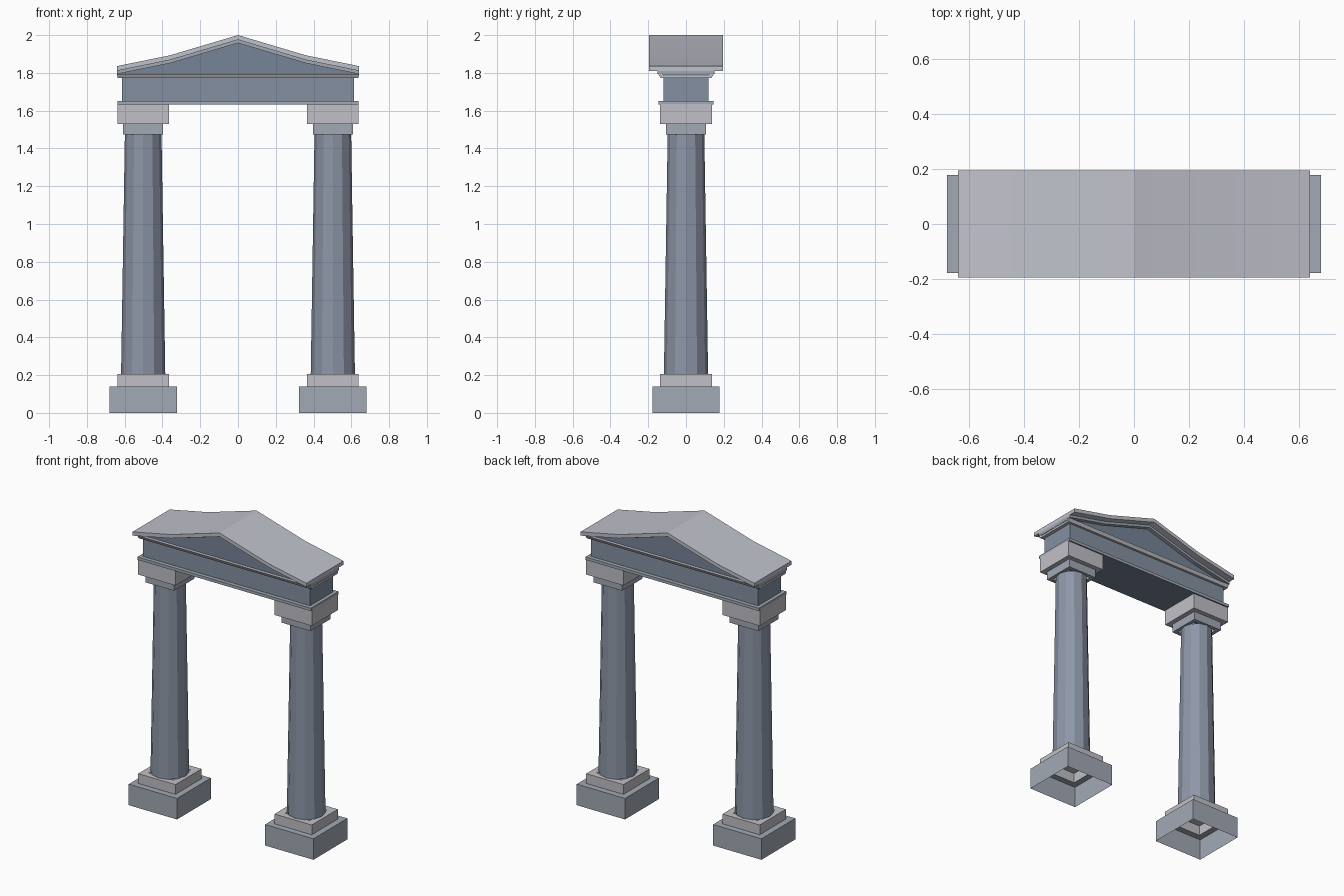
import bpy, bmesh, math

if "Cube" in bpy.data.objects:
    bpy.data.objects.remove(bpy.data.objects["Cube"])


def stone(name, rgb):
    m = bpy.data.materials.new(name)
    m.diffuse_color = (*rgb, 1)
    m.use_nodes = True
    m.node_tree.nodes["Principled BSDF"].inputs["Base Color"].default_value = m.diffuse_color
    return m


# Blue-grey stone tones
PALE = stone("pale_stone", (0.53, 0.53, 0.57))
ROOF = stone("roof_stone", (0.53, 0.54, 0.60))
MID = stone("mid_stone", (0.36, 0.40, 0.46))
SHAFT = stone("shaft_stone", (0.27, 0.31, 0.39))
FRIEZE = stone("frieze_stone", (0.23, 0.28, 0.36))
DEEP = stone("deep_stone", (0.18, 0.23, 0.31))


def finish(name, bm, *mats):
    bmesh.ops.recalc_face_normals(bm, faces=bm.faces)
    me = bpy.data.meshes.new(name)
    bm.to_mesh(me)
    bm.free()
    for m in mats:
        me.materials.append(m)
    ob = bpy.data.objects.new(name, me)
    bpy.context.collection.objects.link(ob)
    return ob


def lathe(name, cx, profile, sides, mat, turn=0.0):
    """Stack of regular rings (radius, z), open at both ends."""
    bm = bmesh.new()
    rings = []
    for r, z in profile:
        rings.append([bm.verts.new((cx + r * math.cos(turn + 2 * math.pi * i / sides),
                                    r * math.sin(turn + 2 * math.pi * i / sides), z))
                      for i in range(sides)])
    for a, b in zip(rings, rings[1:]):
        for i in range(sides):
            j = (i + 1) % sides
            bm.faces.new((a[i], a[j], b[j], b[i]))
    return finish(name, bm, mat)


def square_stack(name, cx, profile, mat):
    return lathe(name, cx, [(h * math.sqrt(2), z) for h, z in profile], 4, mat, math.pi / 4)


def box(name, hx, hy, z0, z1, mat, under=None, hy_low=None):
    """Box with optional narrower bottom and a second tone underneath."""
    bm = bmesh.new()
    bmesh.ops.create_cube(bm, size=1)
    for v in bm.verts:
        low = v.co.z < 0
        h = hy_low if low and hy_low else hy
        v.co = (v.co.x * 2 * hx, v.co.y * 2 * h, z0 if low else z1)
    bm.normal_update()
    for f in bm.faces:
        f.material_index = int(under is not None and f.normal.z < -0.9)
    return finish(name, bm, mat, under or mat)


def gable(name, upper, lower, hy, mat):
    """Strip between two half outlines (x, z), mirrored in x, extruded in y."""
    def full(pts):
        return [(-x, z) for x, z in reversed(pts) if x > 0] + list(pts)
    up, lo = full(upper), full(lower)
    bm = bmesh.new()
    rows = [[bm.verts.new((x, y, z)) for x, z in pts]
            for y, pts in ((-hy, up), (hy, up), (hy, lo), (-hy, lo))]
    for k in range(4):
        a, b = rows[k], rows[(k + 1) % 4]
        for i in range(len(a) - 1):
            bm.faces.new((a[i], a[i + 1], b[i + 1], b[i]))
    for e in (0, -1):
        bm.faces.new([r[e] for r in rows])
    return finish(name, bm, mat)


# Columns: hollow stepped base, twelve-sided shaft, stepped capital
for side, cx in (("left", -0.502), ("right", 0.502)):
    square_stack(side + "_plinth", cx, [(0.178, 0), (0.178, 0.14), (0.137, 0.14)], MID)
    square_stack(side + "_base", cx, [(0.137, 0.14), (0.137, 0.205), (0.09, 0.205)], PALE)
    lathe(side + "_shaft", cx, [(0.117, 0.205), (0.097, 1.475)], 12, SHAFT)
    square_stack(side + "_neck", cx, [(0.08, 1.475), (0.106, 1.475), (0.106, 1.53)], MID)
    square_stack(side + "_capital", cx, [(0.106, 1.53), (0.137, 1.53), (0.137, 1.635)], PALE)

# Beam across the columns
box("architrave_lip", 0.638, 0.146, 1.632, 1.651, MID, DEEP)
box("frieze", 0.615, 0.12, 1.651, 1.772, FRIEZE)
box("cornice", 0.638, 0.146, 1.772, 1.793, PALE, hy_low=0.135)

# Pediment: recessed triangle, raking band and kinked roof slab
top = [(0, 2.0), (0.36, 1.893), (0.64, 1.836)]


def drop(d):
    return [(x, z - d) for x, z in top]


roof = gable("roof", top, drop(0.025), 0.195, ROOF)
gable("raking_band", drop(0.025), drop(0.042), 0.15, MID)
gable("tympanum", drop(0.042), [(x, 1.785) for x, z in top], 0.125, DEEP)

# Soften the roof kink while the ridge and rims stay sharp
bpy.ops.object.select_all(action='DESELECT')
bpy.context.view_layer.objects.active = roof
roof.select_set(True)
bpy.ops.object.shade_smooth_by_angle(angle=math.radians(15))
